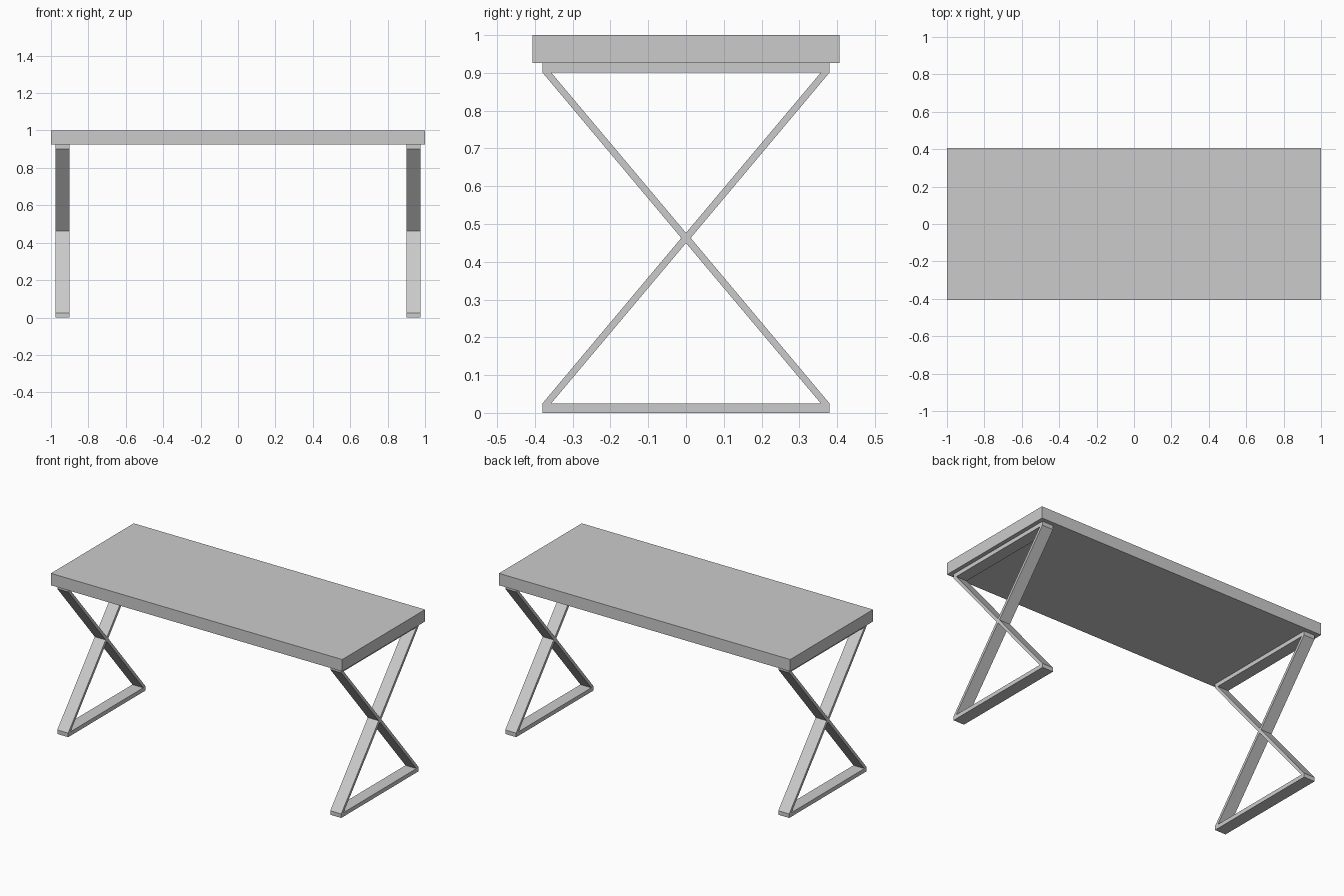
import bpy
import bmesh

cube = bpy.data.objects.get("Cube")
if cube:
    bpy.data.objects.remove(cube, do_unlink=True)

# Single flat grey
grey = bpy.data.materials.new("light_grey")
grey.use_nodes = True
colour = (0.6, 0.6, 0.6, 1)
grey.diffuse_color = colour
grey.node_tree.nodes["Principled BSDF"].inputs["Base Color"].default_value = colour

HEIGHT = 0.926          # underside of the tabletop
MID = HEIGHT / 2        # crossing point of the legs
BAR = 0.025             # thickness of the horizontal bars


def add_object(name, bm, location):
    mesh = bpy.data.meshes.new(name)
    bm.to_mesh(mesh)
    bm.free()
    mesh.materials.append(grey)
    obj = bpy.data.objects.new(name, mesh)
    obj.location = location
    bpy.context.collection.objects.link(obj)
    return obj


# Tabletop slab
bm = bmesh.new()
bmesh.ops.create_cube(bm, size=1)
bmesh.ops.scale(bm, vec=(2, 0.812, 1 - HEIGHT), verts=bm.verts)
add_object("tabletop", bm, (0, 0, (1 + HEIGHT) / 2))


# X-shaped leg frame: a quarter profile, mirrored and thickened
def leg_frame(name, x):
    bm = bmesh.new()

    def vert(y, z):
        return bm.verts.new((0, y, z))

    shoulder = BAR - MID
    outer, inner = vert(0.38, shoulder), vert(0.357, shoulder)
    # Half of the floor bar
    bm.faces.new([vert(0, -MID), vert(0.38, -MID), outer, inner, vert(0, shoulder)])
    # Diagonal arm up to the crossing
    bm.faces.new([inner, outer, vert(0.0125, 0), vert(0, 0), vert(0, -0.0135)])

    obj = add_object(name, bm, (x, 0, MID))
    mirror = obj.modifiers.new("mirror", "MIRROR")
    mirror.use_axis = (False, True, True)
    mirror.merge_threshold = 0.0005
    solid = obj.modifiers.new("width", "SOLIDIFY")
    solid.thickness = 0.075
    solid.offset = 0


for side, x in (("left", 0.9375), ("right", -0.9375)):
    leg_frame(side + "_leg_frame", x)
